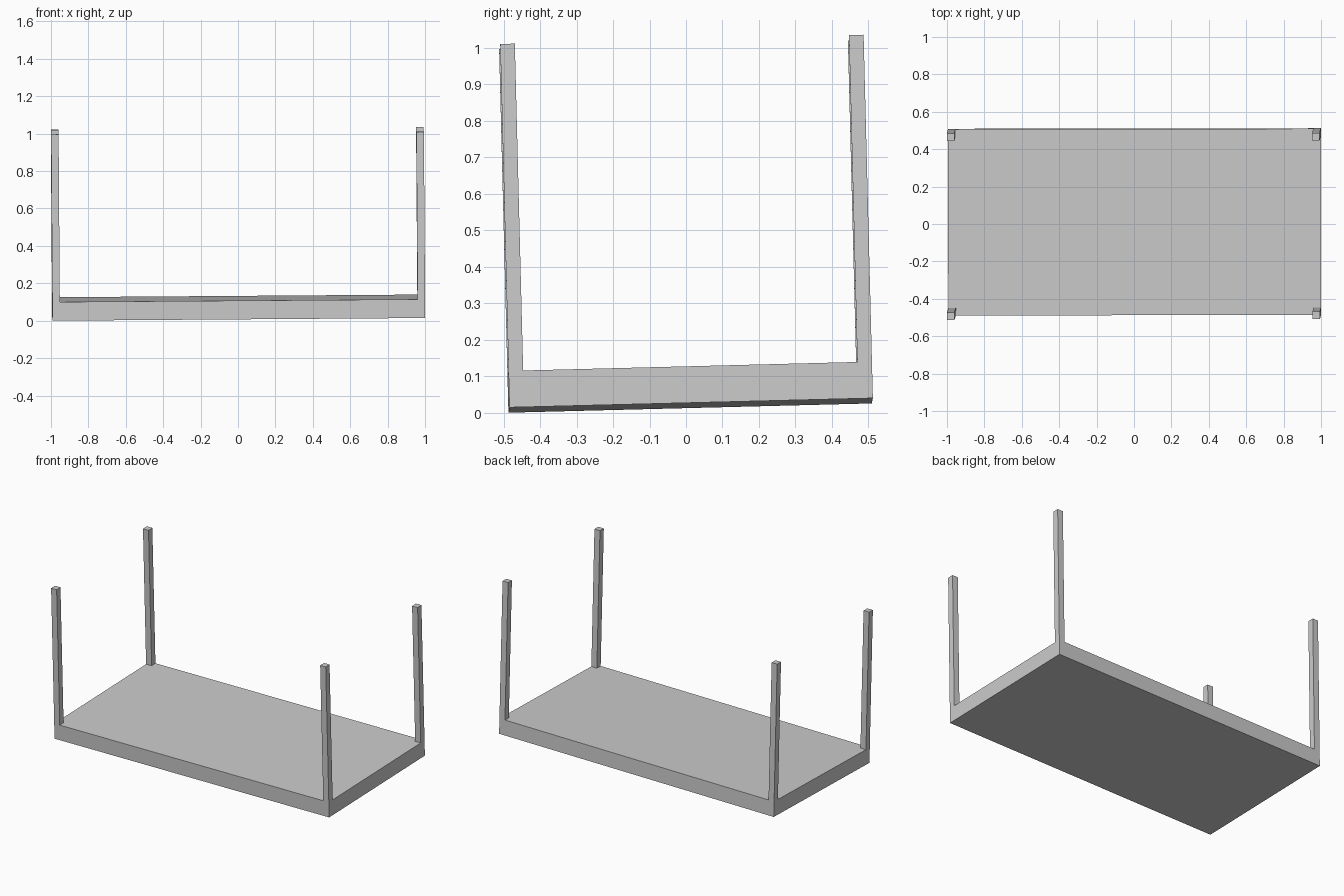
import bpy
from mathutils import Euler, Matrix, Vector

if "Cube" in bpy.data.objects:
    bpy.data.objects.remove(bpy.data.objects["Cube"])

L, W, T, H, P = 1.993, 0.996, 0.10, 0.996, 0.04  # length, width, thickness, height, post side

grey = bpy.data.materials.new("plain grey")
grey.diffuse_color = (0.6, 0.6, 0.6, 1)
grey.use_nodes = True
grey.node_tree.nodes["Principled BSDF"].inputs["Base Color"].default_value = grey.diffuse_color


def box(name, size, centre):
    bpy.ops.mesh.primitive_cube_add(size=1)
    ob = bpy.context.object
    ob.name = name
    ob.data.transform(Matrix.Translation(centre) @ Matrix.Diagonal((*size, 1)))
    ob.data.materials.append(grey)
    return ob


# Thick slab with one square post flush at each corner
parts = [box("slab", (L, W, T), (0, 0, T / 2))]
for sx, side in ((-1, "left"), (1, "right")):
    for sy, end in ((-1, "front"), (1, "back")):
        parts.append(box(f"{end}_{side}_post", (P, P, H - T),
                         (sx * (L - P) / 2, sy * (W - P) / 2, (H + T) / 2)))

# The whole piece leans slightly; tilt it, then centre it on the ground
tilt = Euler((0.0255, -0.0073, 0.0015)).to_matrix().to_4x4()
for ob in parts:
    ob.data.transform(tilt)
pts = [v.co for ob in parts for v in ob.data.vertices]
low = Vector([min(p[i] for p in pts) for i in range(3)])
high = Vector([max(p[i] for p in pts) for i in range(3)])
shift = Vector((-(low.x + high.x) / 2, -(low.y + high.y) / 2, -low.z))
for ob in parts:
    ob.data.transform(Matrix.Translation(shift))
